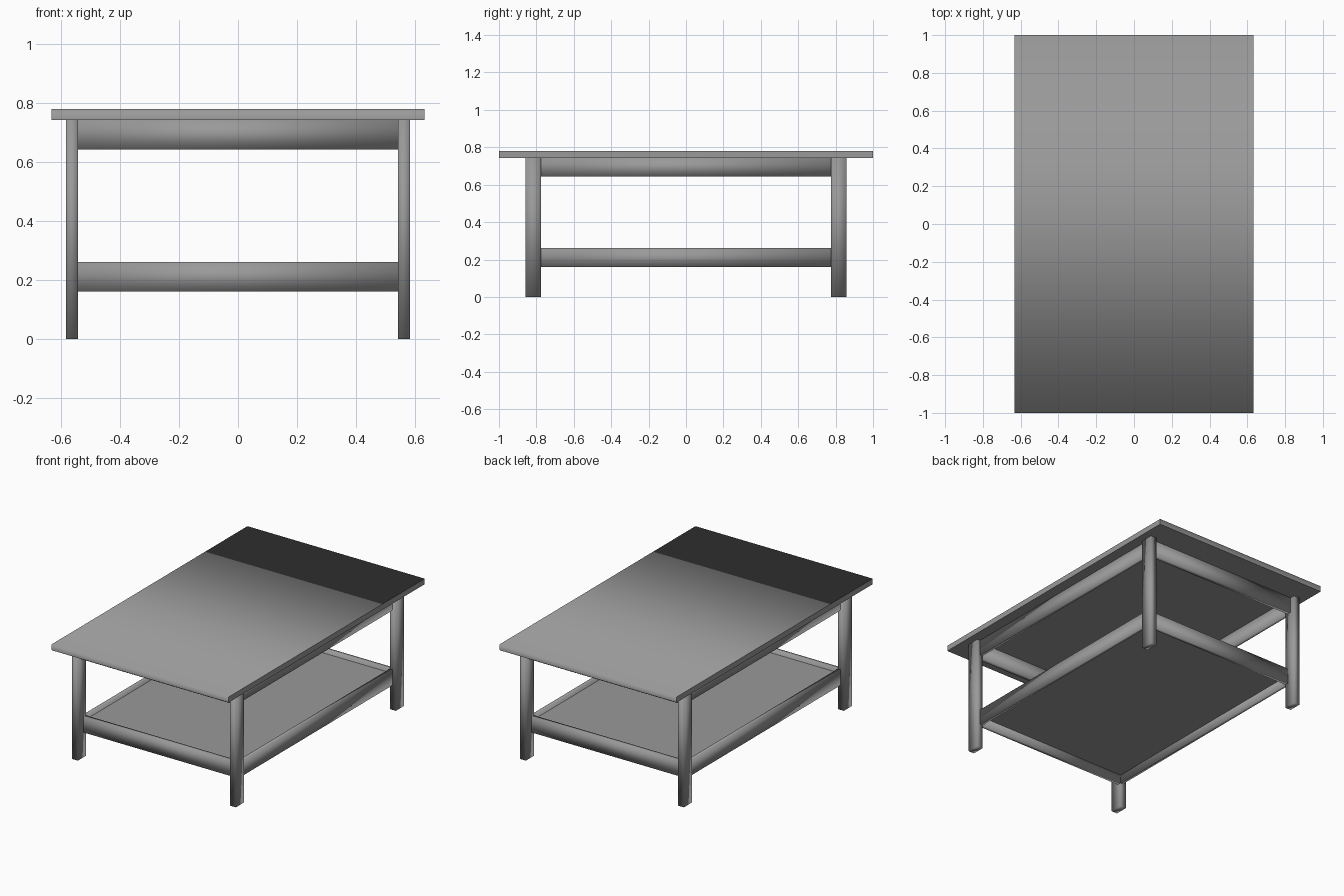
import bpy, bmesh
from mathutils import Vector

if "Cube" in bpy.data.objects:
    bpy.data.objects.remove(bpy.data.objects["Cube"])

grey = bpy.data.materials.new("mid_grey")
grey.diffuse_color = (0.32, 0.32, 0.32, 1)
grey.use_nodes = True
grey.node_tree.nodes["Principled BSDF"].inputs["Base Color"].default_value = grey.diffuse_color


def box(name, x, y, z, smooth=False):
    """Box from (min, max) ranges on each axis."""
    bm = bmesh.new()
    bmesh.ops.create_cube(bm, size=1)
    for v in bm.verts:
        v.co = Vector([(a + b) / 2 + c * (b - a) for (a, b), c in zip((x, y, z), v.co)])
    for f in bm.faces:
        f.smooth = smooth
    mesh = bpy.data.meshes.new(name)
    bm.to_mesh(mesh)
    bm.free()
    mesh.materials.append(grey)
    ob = bpy.data.objects.new(name, mesh)
    bpy.context.collection.objects.link(ob)
    return ob


def span(sign, a, b):
    return tuple(sorted((sign * a, sign * b)))


LEG_X = (0.543, 0.585)
LEG_Y = (0.774, 0.857)
TOP_Z = (0.744, 0.78)

# Table top: soft across the front and back upper edges, crisp elsewhere
top = box("table_top", (-0.633, 0.633), (-1, 1), TOP_Z, smooth=True)
bm = bmesh.new()
bm.from_mesh(top.data)
for e in bm.edges:
    a, b = (v.co for v in e.verts)
    if a.x * b.x > 0 or max(a.z, b.z) < 0.76:
        e.smooth = False
bm.to_mesh(top.data)
bm.free()

# Four legs
for sx, side in ((-1, "left"), (1, "right")):
    for sy, end in ((-1, "front"), (1, "back")):
        box(f"{end}_{side}_leg", span(sx, *LEG_X), span(sy, *LEG_Y), (0, TOP_Z[0]), smooth=True)

# Upper aprons and lower shelf rails between the legs
for kind, z, end_y in (("apron", (0.643, TOP_Z[0]), (0.795, 0.825)),
                       ("shelf_rail", (0.16, 0.261), (0.775, 0.80))):
    for s, end, side in ((-1, "front", "left"), (1, "back", "right")):
        box(f"{end}_{kind}", (-LEG_X[0], LEG_X[0]), span(s, *end_y), z, smooth=True)
        box(f"{side}_{kind}", span(s, 0.543, 0.563), (-LEG_Y[0], LEG_Y[0]), z, smooth=True)

# Shelf panel set inside the lower rails
box("shelf", (-0.545, 0.545), (-0.777, 0.777), (0.215, 0.235))
